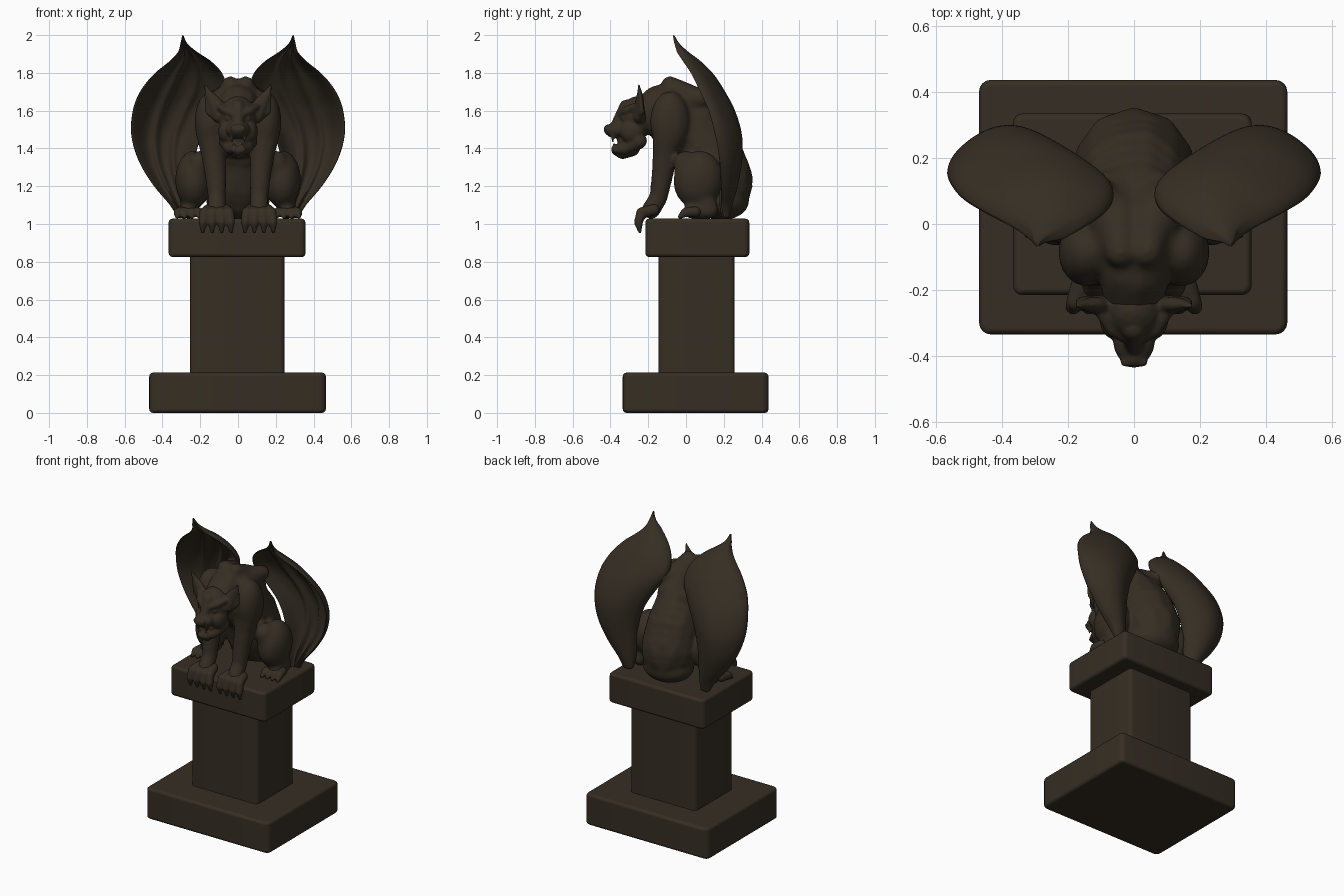
import bpy, bmesh, math
from mathutils import Vector, Matrix

if "Cube" in bpy.data.objects:
    bpy.data.objects.remove(bpy.data.objects["Cube"])

stone = bpy.data.materials.new("dark brown stone")
stone.diffuse_color = (0.036, 0.027, 0.017, 1)
stone.use_nodes = True
stone.node_tree.nodes["Principled BSDF"].inputs["Base Color"].default_value = stone.diffuse_color


def finish(bm, name):
    bmesh.ops.recalc_face_normals(bm, faces=bm.faces)
    me = bpy.data.meshes.new(name)
    bm.to_mesh(me)
    bm.free()
    for p in me.polygons:
        p.use_smooth = True
    me.materials.append(stone)
    ob = bpy.data.objects.new(name, me)
    bpy.context.collection.objects.link(ob)
    return ob


def slab(name, x0, x1, y0, y1, z0, z1, corner, bevel):
    bm = bmesh.new()
    bmesh.ops.create_cube(bm, size=1)
    for v in bm.verts:
        v.co = ((x0 + x1) / 2 + v.co.x * (x1 - x0), (y0 + y1) / 2 + v.co.y * (y1 - y0),
                (z0 + z1) / 2 + v.co.z * (z1 - z0))
    upright = [e for e in bm.edges if abs(e.verts[0].co.z - e.verts[1].co.z) > .01]
    bmesh.ops.bevel(bm, geom=upright, offset=corner, segments=4, profile=.5, affect='EDGES')
    ob = finish(bm, name)
    m = ob.modifiers.new("rounded edges", 'BEVEL')
    m.width, m.segments, m.harden_normals = bevel, 3, True


# pedestal
slab("pedestal_base", -.47, .465, -.335, .437, 0, .213, .035, .02)
slab("pedestal_column", -.254, .246, -.145, .258, .18, .86, .025, .01)
slab("pedestal_cap", -.367, .357, -.215, .335, .825, 1.028, .028, .02)


def blob(bm, c, r, tilt=0):
    m = Matrix.Translation(c) @ Matrix.Rotation(tilt, 4, 'X') @ Matrix.Diagonal((*r, 1))
    bmesh.ops.create_icosphere(bm, subdivisions=3, radius=1, matrix=m)


def limb(bm, pts, squash=1):
    # chain of overlapping balls along points (x, y, z, radius)
    for a, b in zip(pts, pts[1:]):
        n = max(2, int((Vector(a[:3]) - Vector(b[:3])).length / (.3 * min(a[3], b[3]) + .002)))
        for i in range(n + 1):
            x, y, z, r = (p + (q - p) * i / n for p, q in zip(a, b))
            m = Matrix.Translation((x, y, z)) @ Matrix.Diagonal((r, r * squash, r, 1))
            bmesh.ops.create_icosphere(bm, subdivisions=2, radius=1, matrix=m)


def fuse(bm, name, voxel, rounds):
    ob = finish(bm, name)
    m = ob.modifiers.new("fuse", 'REMESH')
    m.mode, m.voxel_size, m.use_smooth_shade = 'VOXEL', voxel, True
    s = ob.modifiers.new("soften", 'SMOOTH')
    s.factor, s.iterations = .5, rounds


# torso, arms and hind legs
bm = bmesh.new()
blob(bm, (0, -.065, 1.55), (.195, .13, .2))
limb(bm, [(0, -.05, 1.6, .15), (0, .04, 1.5, .165), (0, .13, 1.36, .18), (0, .168, 1.25, .188),
          (0, .18, 1.2, .175)])
blob(bm, (0, .19, 1.12), (.17, .145, .1))
limb(bm, [(0, -.07, 1.64, .115), (0, -.14, 1.63, .11), (0, -.25, 1.55, .095)])
for s in (-1, 1):
    limb(bm, [(s * .04, -.085, 1.735, .05), (s * .05, .01, 1.67, .075), (s * .06, .09, 1.57, .08)])  # shoulder blade
    limb(bm, [(s * .06, 0, 1.66, .08), (s * .11, .1, 1.67, .05)])                # wing root
    blob(bm, (s * .145, -.085, 1.54), (.085, .105, .165))
    limb(bm, [(s * .145, -.1, 1.48, .08), (s * .13, -.11, 1.37, .068), (s * .118, -.125, 1.26, .06),
              (s * .112, -.145, 1.14, .05), (s * .112, -.185, 1.075, .052)])
    blob(bm, (s * .235, .065, 1.235), (.098, .132, .155), -.15)
    limb(bm, [(s * .2, .0, 1.32, .07), (s * .25, .02, 1.2, .07), (s * .25, .1, 1.13, .06),
              (s * .26, .125, 1.075, .05), (s * .26, .03, 1.07, .045)])
fuse(bm, "body", .011, 12)

# paws with toes and claws
bm = bmesh.new()
for s in (-1, 1):
    for i in range(4):
        d = i - 1.5
        x = .112 + d * .03
        limb(bm, [(s * x, -.17, 1.075, .032), (s * (x + d * .013), -.235, 1.06, .03),
                  (s * (x + d * .019), -.252, 1.01, .024), (s * (x + d * .02), -.244, .957, .01)])
        x = .263 + d * .026
        limb(bm, [(s * x, .05, 1.065, .03), (s * (x + d * .01), -.003, 1.062, .026),
                  (s * (x + d * .014), -.035, 1.036, .011)])
fuse(bm, "paws", .008, 3)

# head with open mouth
bm = bmesh.new()
blob(bm, (0, -.255, 1.565), (.1, .1, .112))
blob(bm, (0, -.355, 1.5), (.064, .076, .045), .15)
blob(bm, (0, -.41, 1.5), (.042, .026, .028))
blob(bm, (0, -.31, 1.44), (.055, .055, .05))
limb(bm, [(0, -.29, 1.405, .05), (0, -.335, 1.38, .038), (0, -.37, 1.388, .026)])
limb(bm, [(0, -.315, 1.62, .04), (0, -.365, 1.53, .032)])
for s in (-1, 1):
    blob(bm, (s * .06, -.285, 1.49), (.045, .065, .065))
    limb(bm, [(s * .06, -.25, 1.44, .045), (s * .04, -.32, 1.395, .03), (s * .022, -.38, 1.394, .019)])
    limb(bm, [(s * .02, -.347, 1.58, .02), (s * .065, -.32, 1.6, .022), (s * .095, -.275, 1.62, .02)])
    blob(bm, (s * .05, -.328, 1.56), (.02, .016, .014))                        # eye
    blob(bm, (s * .025, -.42, 1.508), (.018, .014, .015))                      # nostril
    limb(bm, [(s * .036, -.385, 1.47, .014), (s * .034, -.388, 1.44, .007)])   # upper fang
    limb(bm, [(s * .022, -.378, 1.4, .013), (s * .022, -.382, 1.425, .007)])   # lower fang
    limb(bm, [(s * .09, -.25, 1.58, .05), (s * .125, -.245, 1.645, .038),
              (s * .155, -.245, 1.69, .022), (s * .175, -.25, 1.737, .007)], .65)
    limb(bm, [(s * .1, -.24, 1.57, .038), (s * .152, -.235, 1.6, .025), (s * .168, -.24, 1.68, .012)], .65)
fuse(bm, "head", .007, 4)

# wings: rows of z, inner x, outer x, inner y, outer y, rear bulge
ROWS = [(1.03, .262, .32, .217, .222, .006), (1.1, .25, .36, .212, .22, .03), (1.2, .242, .445, .208, .215, .062),
        (1.33, .232, .525, .205, .205, .092), (1.47, .19, .566, .19, .18, .112), (1.6, .115, .558, .155, .145, .11),
        (1.7, .062, .52, .115, .1, .1), (1.79, .078, .45, .07, .058, .085), (1.86, .14, .365, .025, .015, .06),
        (1.91, .215, .318, -.012, -.015, .028), (1.955, .268, .305, -.04, -.045, .008),
        (2.0, .289, .295, -.062, -.062, 0)]


def row(t):
    # smooth curve through the rows
    i = min(int(t), len(ROWS) - 2)
    f = t - i
    p = [ROWS[max(0, min(len(ROWS) - 1, i + k))] for k in (-1, 0, 1, 2)]
    return [b + .5 * f * (c - a + f * (2 * a - 5 * b + 4 * c - d + f * (3 * (b - c) + d - a)))
            for a, b, c, d in zip(*p)]


STEPS, N = 44, 24
for side, name in ((-1, "left_wing"), (1, "right_wing")):
    bm = bmesh.new()
    loops = []
    for j in range(STEPS + 1):
        z, xi, xo, yi, yo, bulge = row(j * (len(ROWS) - 1) / STEPS)
        back, front = [], []
        for i in range(N + 1):
            u = i / N
            x, y = xi + (xo - xi) * u, yi + (yo - yi) * u + bulge * math.sin(math.pi * u) ** .7
            # thick rolled rim and two finger ribs, thin membrane between
            rib = max(math.exp(-((u - c) / w) ** 2) for c, w in ((.03, .07), (.38, .05), (.66, .05), (.95, .09)))
            thick = (.014 + .028 * rib) * min(1, (xo - xi) / .12 + .15)
            back.append(bm.verts.new((side * x, y, z)))
            front.append(bm.verts.new((side * x, y - thick, z)))
        loops.append(back + front[::-1])
    for a, b in zip(loops, loops[1:]):
        for i in range(len(a)):
            k = (i + 1) % len(a)
            bm.faces.new((a[i], a[k], b[k], b[i]))
    bm.faces.new(loops[0])
    bm.faces.new(loops[-1])
    ob = finish(bm, name)
    ob.modifiers.new("smooth", 'SUBSURF').levels = 1
